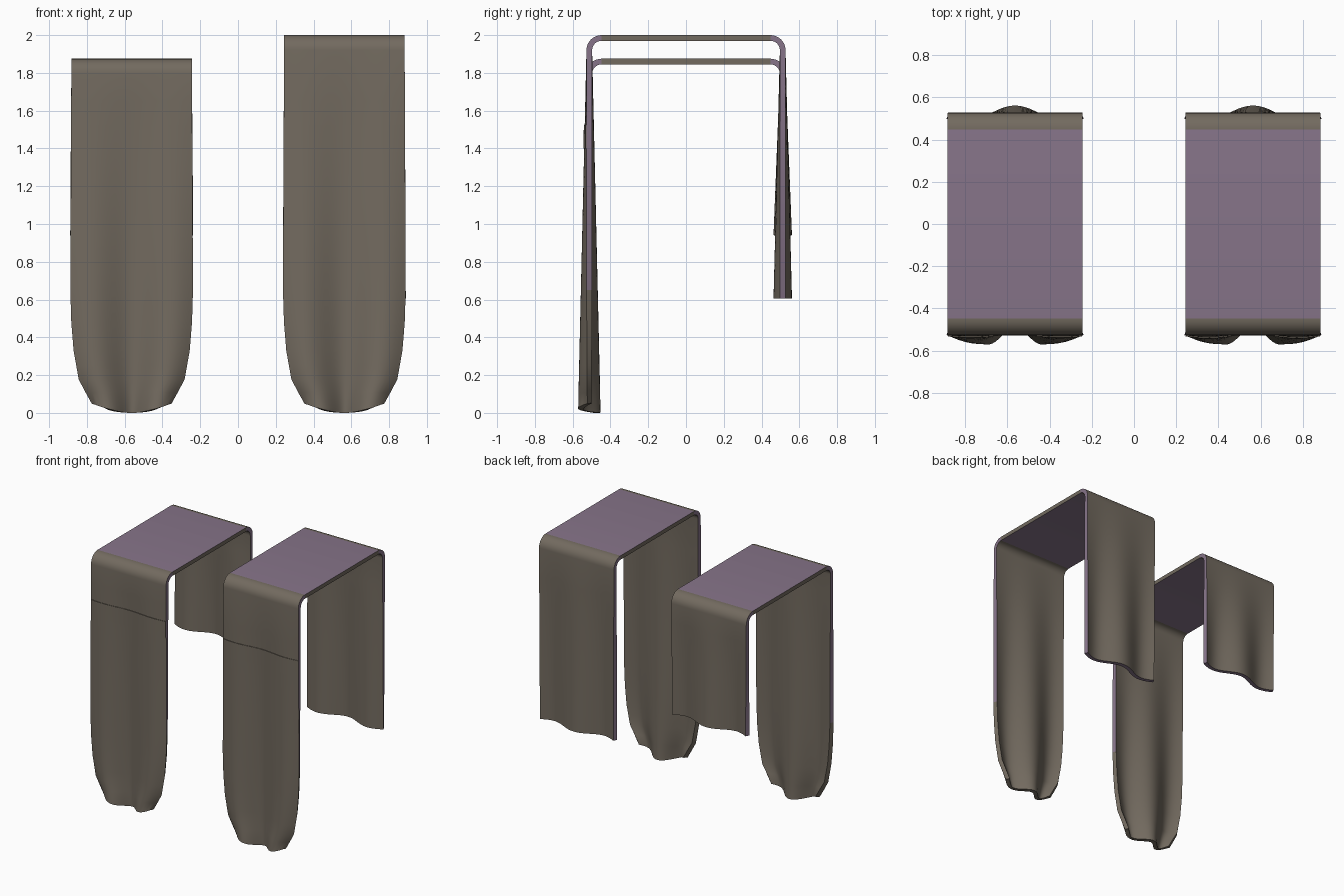
import bpy
from math import cos, sin, pi

if "Cube" in bpy.data.objects:
    bpy.data.objects.remove(bpy.data.objects["Cube"])

HALF, THICK, RAD, WALL = 0.319, 0.03, 0.065, 0.512
COLS = 28


def material(name, color):
    m = bpy.data.materials.new(name)
    m.diffuse_color = color
    m.use_nodes = True
    m.node_tree.nodes["Principled BSDF"].inputs["Base Color"].default_value = m.diffuse_color
    return m


cloth = material("cloth", (0.17, 0.145, 0.115, 1))
mauve = material("mauve", (0.24, 0.175, 0.25, 1))


def half_width(z):
    # front hem tapers in towards the bottom
    pts = [(0.05, 0.20), (0.18, 0.272), (0.33, 0.300), (0.48, 0.313), (0.65, HALF)]
    if z <= pts[0][0]:
        return pts[0][1]
    for (z0, w0), (z1, w1) in zip(pts, pts[1:]):
        if z <= z1:
            return w0 + (w1 - w0) * (z - z0) / (z1 - z0)
    return HALF


def wave(s, z, top, bottom, amp):
    # folds grow from the bar down to the hem
    t = max(0.0, (top - z) / (top - bottom))
    return amp * t * cos(1.5 * pi * s)


def grid_object(name, rows, cx, mats, thick, offset, row_mats):
    n = COLS + 1
    verts = [v for r in rows for v in r]
    faces = [(i * n + j, (i + 1) * n + j, (i + 1) * n + j + 1, i * n + j + 1)
             for i in range(len(rows) - 1) for j in range(COLS)]
    me = bpy.data.meshes.new(name)
    me.from_pydata(verts, [], faces)
    for m in mats:
        me.materials.append(m)
    for k, p in enumerate(me.polygons):
        p.material_index = row_mats[k // COLS]
    ob = bpy.data.objects.new(name, me)
    ob.location.x = cx
    bpy.context.collection.objects.link(ob)
    sol = ob.modifiers.new("thickness", 'SOLIDIFY')
    sol.thickness, sol.offset = thick, offset
    sol.material_offset_rim = 1
    bpy.ops.object.select_all(action='DESELECT')
    ob.select_set(True)
    bpy.context.view_layer.objects.active = ob
    bpy.ops.object.modifier_apply(modifier=sol.name)
    bpy.ops.object.shade_smooth_by_angle(angle=0.6)
    return ob


S = [-1 + 2 * j / COLS for j in range(COLS + 1)]


def towel(side, cx, height, back_end):
    top = height - THICK / 2
    start = top - RAD
    # centre line: front hem up, over the bar, down the back
    front = [0.05 - 0.05, 0.05, 0.11, 0.18, 0.25, 0.33, 0.48, 0.65, 0.85, 1.1, 1.4, 1.65]
    arc = [i * pi / 16 for i in range(9)]
    path = [(-WALL, z) for z in front]
    path += [(-WALL + RAD - RAD * cos(a), start + RAD * sin(a)) for a in arc]
    flat = len(path) - 1
    path += [(WALL - RAD + RAD * sin(a), start + RAD * cos(a)) for a in arc]
    path += [(WALL, start + (back_end - start) * i / 6) for i in range(1, 7)]
    rows = []
    for i, (y, z) in enumerate(path):
        bottom, amp = (0, 0.045) if y < 0 else (back_end, 0.034)
        w = half_width(z) if y < 0 else HALF
        row = []
        for s in S:
            zz = 0.05 * s * s if i == 0 else z + (0.03 * (s * s - 1) if i == 1 else 0)
            row.append((w * s, y + wave(s, z, start, bottom, amp), zz))
        rows.append(row)
    # slots: 0 wall cloth with mauve rim, 2 mauve top, 3 all-cloth lower hem
    kinds = [3 if i < 7 else 2 if i == flat else 0 for i in range(len(path) - 1)]
    grid_object(side + "_towel", rows, cx, [cloth, mauve, mauve, cloth], THICK, 0, kinds)

    # woven band across the front
    band = [[(HALF * 0.995 * s, -WALL - 0.0155 + wave(s, z, start, 0, 0.045), z) for s in S]
            for z in (1.40, 1.46, 1.525)]
    grid_object(side + "_band", band, cx, [cloth], 0.008, 0, [0, 0])


towel("left", -0.563, 1.875, 0.94)
towel("right", 0.563, 2.0, 0.605)
